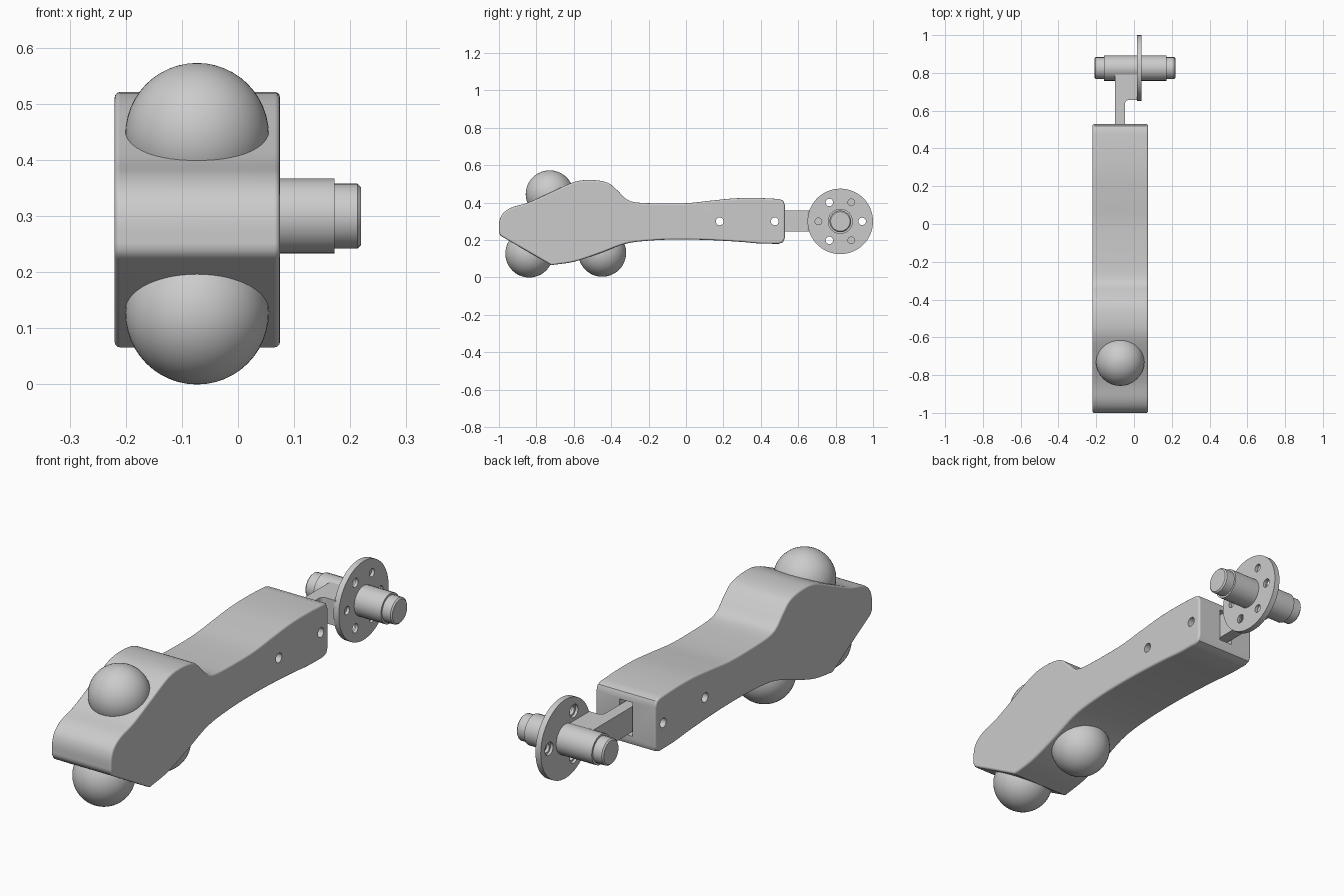
import bpy, bmesh, math
from mathutils import Vector

if "Cube" in bpy.data.objects:
    bpy.data.objects.remove(bpy.data.objects["Cube"])


def make(name, bm):
    bmesh.ops.recalc_face_normals(bm, faces=bm.faces[:])
    me = bpy.data.meshes.new(name)
    bm.to_mesh(me)
    bm.free()
    ob = bpy.data.objects.new(name, me)
    bpy.context.collection.objects.link(ob)
    return ob


def loft(name, rings):
    """Skin a list of equal-length rings and cap both ends."""
    bm = bmesh.new()
    vs = [[bm.verts.new(p) for p in ring] for ring in rings]
    n = len(vs[0])
    for a, b in zip(vs, vs[1:]):
        for i in range(n):
            bm.faces.new((a[i], a[(i + 1) % n], b[(i + 1) % n], b[i]))
    bm.faces.new(vs[0])
    bm.faces.new(vs[-1])
    return make(name, bm)


def lathe_x(name, profile, y, z, sides=32):
    """Turned part along x from (x, radius) pairs."""
    ang = [2 * math.pi * i / sides for i in range(sides)]
    return loft(name, [[(x, y + r * math.cos(a), z + r * math.sin(a)) for a in ang]
                       for x, r in profile])


def box(name, lo, hi):
    (x0, y0, z0), (x1, y1, z1) = lo, hi
    return loft(name, [[(x0, y0, z), (x1, y0, z), (x1, y1, z), (x0, y1, z)] for z in (z0, z1)])


def spline(pts, steps=5):
    """Catmull-Rom curve through open points."""
    p = [Vector(q) for q in pts]
    p = [2 * p[0] - p[1]] + p + [2 * p[-1] - p[-2]]
    out = []
    for a, b, c, d in zip(p, p[1:], p[2:], p[3:]):
        for k in range(steps):
            t = k / steps
            out.append(0.5 * (2 * b + (c - a) * t + (2 * a - 5 * b + 4 * c - d) * t * t
                              + (3 * b - a - 3 * c + d) * t ** 3))
    return out + [p[-2]]


def finish(ob, cutters=(), bevel=0):
    if bevel:
        m = ob.modifiers.new("bevel", 'BEVEL')
        m.width, m.segments, m.limit_method = bevel, 3, 'ANGLE'
        m.angle_limit = math.radians(50)
    for c in cutters:
        m = ob.modifiers.new("cut", 'BOOLEAN')
        m.operation, m.object, m.solver = 'DIFFERENCE', c, 'EXACT'
    bpy.ops.object.select_all(action='DESELECT')
    ob.select_set(True)
    bpy.context.view_layer.objects.active = ob
    bpy.ops.object.convert(target='MESH')
    bpy.ops.object.shade_smooth_by_angle(angle=math.radians(35))
    ob.modifiers.new("normals", 'WEIGHTED_NORMAL').keep_sharp = True


HUB_Y, HUB_Z = 0.825, 0.30
BODY_X = (-0.22, 0.075)

# Handle body: side profile extruded across x
top = spline([(-1, 0.24), (-0.998, 0.30), (-0.978, 0.343), (-0.93, 0.375), (-0.84, 0.402),
              (-0.72, 0.456), (-0.596, 0.511), (-0.505, 0.521), (-0.42, 0.507),
              (-0.366, 0.465), (-0.323, 0.422), (-0.27, 0.402), (-0.15, 0.396), (0, 0.397),
              (0.126, 0.41), (0.26, 0.423), (0.38, 0.425), (0.495, 0.42)])
end = [Vector((0.519, 0.412)), Vector((0.529, 0.388)), Vector((0.529, 0.213)),
       Vector((0.519, 0.189))]
bottom = spline([(0.495, 0.18), (0.39, 0.182), (0.286, 0.191), (0.126, 0.2), (-0.02, 0.203),
                 (-0.17, 0.199), (-0.32, 0.181), (-0.46, 0.13), (-0.596, 0.085), (-0.72, 0.066)])
nose = [Vector((-0.99, 0.222))]
side = top + end + bottom + nose
body = loft("handle_body", [[(x, p.x, p.y) for p in side] for x in BODY_X])

# Tongue slot and cross-pin holes
slot = box("slot_cutter", (-0.108, 0.1, 0.23), (-0.042, 0.7, 0.38))
pins = [lathe_x("pin_cutter", [(-0.5, 0.021), (0.5, 0.021)], y, 0.30, 20)
        for y in (0.18, 0.475)]
finish(body, [slot] + pins, bevel=0.01)

# Ball rollers
for name, y, z in (("top_ball", -0.729, 0.445), ("front_bottom_ball", -0.838, 0.128),
                   ("rear_bottom_ball", -0.448, 0.132)):
    bm = bmesh.new()
    bmesh.ops.create_uvsphere(bm, u_segments=48, v_segments=24, radius=0.128)
    ball = make(name, bm)
    ball.location = (-0.073, y, z)
    finish(ball)

# Tongue with filleted step out to the disc
plan = [(-0.1, 0.12), (-0.048, 0.12), (-0.048, 0.635)]
plan += [(-0.028 - 0.02 * math.cos(a), 0.635 + 0.022 * math.sin(a))
         for a in (math.pi / 2 * i / 5 for i in range(1, 6))]
plan += [(0.02, 0.657), (0.02, HUB_Y), (-0.1, HUB_Y)]
tongue = loft("tongue", [[(x, y, z) for x, y in plan] for z in (0.245, 0.358)])
finish(tongue, pins)

# Stepped axle
axle = lathe_x("axle", [(-0.209, 0.052), (-0.203, 0.058), (-0.16, 0.058), (-0.16, 0.067),
                        (0.172, 0.067), (0.172, 0.058), (0.213, 0.058), (0.219, 0.052)],
               HUB_Y, HUB_Z, 24)
finish(axle)

# Disc: three counterbored through holes alternating with three blind holes
disc = lathe_x("disc", [(0.015, 0.175), (0.041, 0.175)], HUB_Y, HUB_Z, 64)
holes = []
for i in range(6):
    a = i * math.pi / 3
    y, z = HUB_Y + 0.117 * math.cos(a), HUB_Z + 0.117 * math.sin(a)
    if i % 2 == 0:
        prof = [(-0.02, 0.029), (0.027, 0.029), (0.027, 0.02), (0.08, 0.02)]
    else:
        prof = [(0.027, 0.018), (0.08, 0.018)]
    holes.append(lathe_x("hole_cutter", prof, y, z, 20))
finish(disc, holes)

for c in [slot] + pins + holes:
    bpy.data.objects.remove(c)
